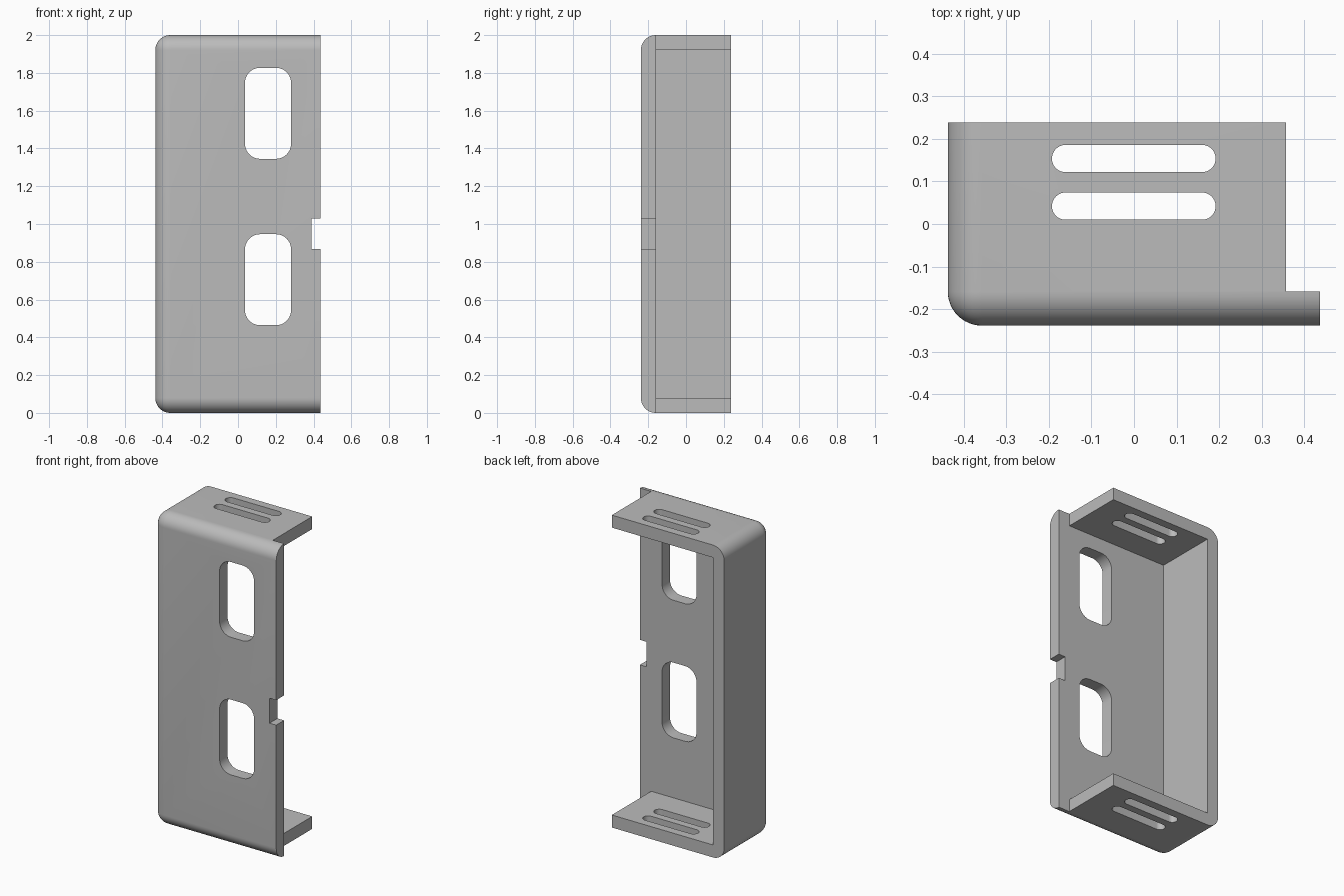
import bpy, bmesh, math
from mathutils import Vector

if "Cube" in bpy.data.objects:
    bpy.data.objects.remove(bpy.data.objects["Cube"], do_unlink=True)

HX, HY, TOP, WALL = 0.438, 0.239, 2.0, 0.08
OVER = 0.1  # how far cutters reach past the surfaces

grey = bpy.data.materials.new("plain grey")
grey.use_nodes = True
colour = (0.5, 0.5, 0.5, 1)
grey.diffuse_color = colour
grey.node_tree.nodes["Principled BSDF"].inputs["Base Color"].default_value = colour


def block(name, lo, hi, radius=0, rounded=None, segments=10):
    """Box from corner to corner; edges that pass the rounded test get a radius."""
    lo, hi = Vector(lo), Vector(hi)
    bm = bmesh.new()
    bmesh.ops.create_cube(bm, size=1)
    for v in bm.verts:
        v.co = (lo + hi) / 2 + v.co * (hi - lo)
    if rounded:
        edges = [e for e in bm.edges if rounded(e)]
        bmesh.ops.bevel(bm, geom=edges, offset=radius, segments=segments,
                        profile=0.5, affect='EDGES', clamp_overlap=False)
    mesh = bpy.data.meshes.new(name)
    bm.to_mesh(mesh)
    bm.free()
    mesh.materials.append(grey)
    obj = bpy.data.objects.new(name, mesh)
    bpy.context.collection.objects.link(obj)
    return obj


def along(axis):
    """Test for edges running parallel to one axis."""
    def test(e):
        d = e.verts[0].co - e.verts[1].co
        return abs(d[axis]) > 0.99 * d.length
    return test


def shell_edge(e):
    """Outer edges shared by two of: front, side wall, top and bottom."""
    def closed(f):
        return f.normal.y < -0.5 or f.normal.x < -0.5 or abs(f.normal.z) > 0.5
    return all(closed(f) for f in e.link_faces)


# Rounded outer body
bracket = block("bracket_shell", (-HX, -HY, 0), (HX, HY, TOP), WALL, shell_edge, 12)

# Hollow interior, open at the back and at one side
cutters = [
    block("cavity_cutter", (-HX + WALL, -HY + WALL, WALL),
          (HX + OVER, HY + OVER, TOP - WALL)),
    block("flange_end_cutter", (HX - WALL, -HY + WALL, -OVER),
          (HX + OVER, HY + OVER, TOP + OVER)),
    block("edge_notch_cutter", (0.39, -HY - OVER, 0.868),
          (HX + OVER, -HY + WALL + OVER, 1.028)),
]

# Rounded windows through the front plate
for z in (0.705, 1.586):
    cutters.append(block("window_cutter", (0.037, -HY - OVER, z - 0.241),
                         (0.281, -HY + WALL + OVER, z + 0.241), 0.08, along(1)))

# Paired slots through both flanges
for y in (0.042, 0.154):
    cutters.append(block("slot_cutter", (-0.193, y - 0.032, -OVER),
                         (0.192, y + 0.032, TOP + OVER), 0.0318, along(2)))

for cutter in cutters:
    mod = bracket.modifiers.new(cutter.name, 'BOOLEAN')
    mod.operation = 'DIFFERENCE'
    mod.solver = 'EXACT'
    mod.object = cutter

# Bake the cuts, then drop the cutters
bpy.context.view_layer.update()
result = bpy.data.meshes.new_from_object(
    bracket.evaluated_get(bpy.context.evaluated_depsgraph_get()))
bracket.modifiers.clear()
bracket.data = result
for cutter in cutters:
    bpy.data.objects.remove(cutter, do_unlink=True)
result.materials.clear()
result.materials.append(grey)

bpy.ops.object.select_all(action='DESELECT')
bracket.select_set(True)
bpy.context.view_layer.objects.active = bracket
bpy.ops.object.shade_smooth_by_angle(angle=math.radians(30))
